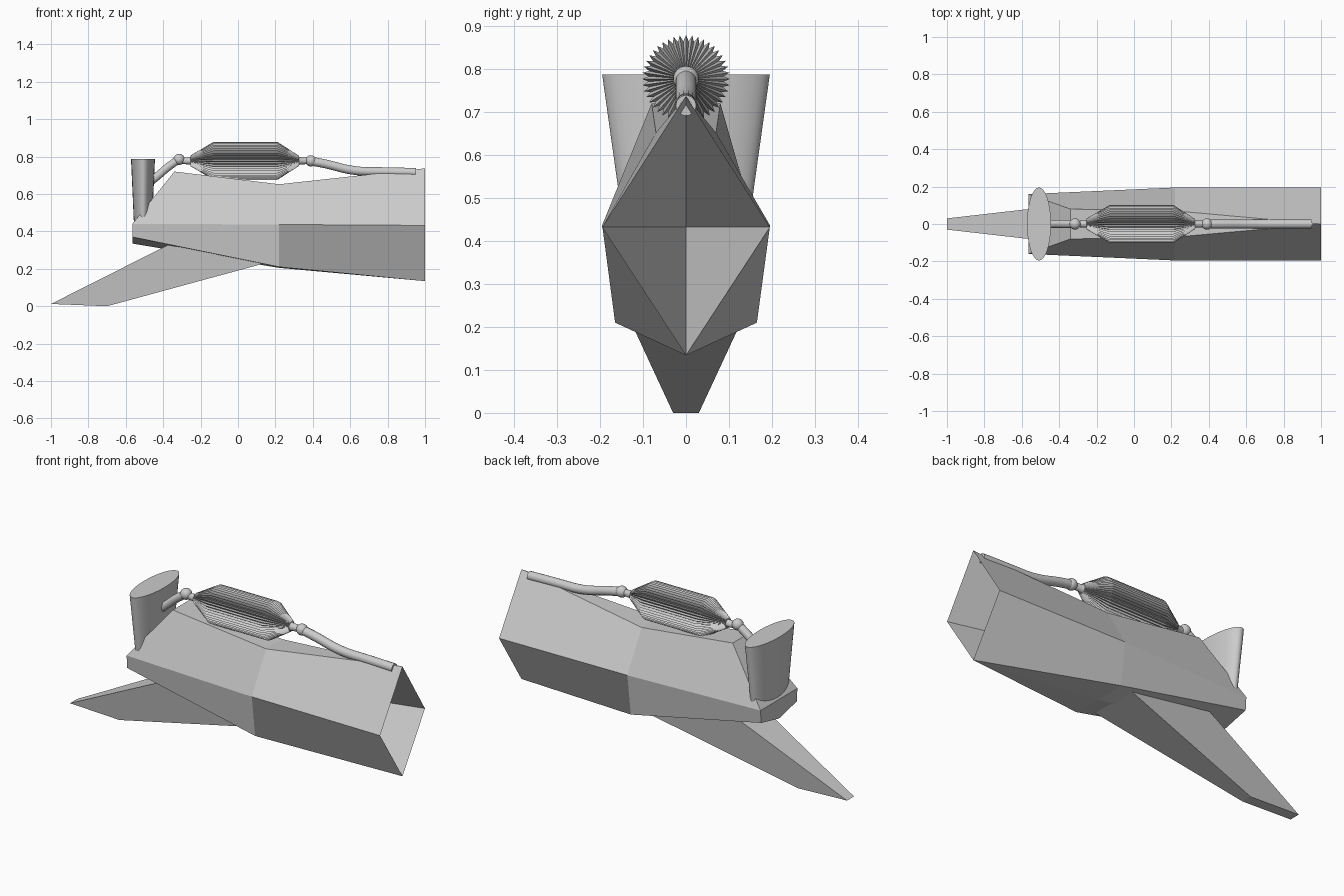
import bpy, bmesh, math

if "Cube" in bpy.data.objects:
    bpy.data.objects.remove(bpy.data.objects["Cube"])

grey = bpy.data.materials.new("plain_grey")
grey.diffuse_color = (0.6, 0.6, 0.6, 1)
grey.use_nodes = True
grey.node_tree.nodes["Principled BSDF"].inputs["Base Color"].default_value = grey.diffuse_color


def finish(name, bm, smooth=False):
    """Clean a bmesh and turn it into a named object."""
    bmesh.ops.remove_doubles(bm, verts=bm.verts, dist=1e-4)
    bmesh.ops.recalc_face_normals(bm, faces=bm.faces)
    me = bpy.data.meshes.new(name)
    bm.to_mesh(me)
    bm.free()
    ob = bpy.data.objects.new(name, me)
    bpy.context.collection.objects.link(ob)
    me.materials.append(grey)
    if smooth:
        bpy.ops.object.select_all(action='DESELECT')
        ob.select_set(True)
        bpy.context.view_layer.objects.active = ob
        bpy.ops.object.shade_smooth_by_angle(angle=math.radians(40))
    return ob


def loft(bm, rings, caps=True):
    """Skin between rings of points, skipping edges that collapse."""
    vr = [[bm.verts.new(p) for p in r] for r in rings]
    n = len(rings[0])
    for a, b in zip(vr, vr[1:]):
        for i in range(n):
            j = (i + 1) % n
            quad = [a[i], a[j], b[j], b[i]]
            if (b[i].co - b[j].co).length < 1e-5:
                quad.pop()
            bm.faces.new(quad)
    if caps:
        bm.faces.new(vr[0])
        bm.faces.new(vr[-1])
    return vr


def circle(x, z, r, n, tooth=1.0):
    """Ring around the x axis; every second point scaled by tooth."""
    out = []
    for i in range(n):
        a = 2 * math.pi * i / n
        q = r * (tooth if i % 2 else 1)
        out.append((x, q * math.cos(a), z + q * math.sin(a)))
    return out


# Hull: each section is side, roof, lower corner, keel on the +y half
sections = [
    ((-.565, .16, .44), (-.34, .08, .72), (-.565, .155, .37), (-.565, 0, .335)),
    ((.22, .195, .437), (.22, .07, .652), (.22, .165, .21), (.22, 0, .205)),
    ((1, .195, .432), (1, 0, .737), (1, 0, .134), (1, 0, .134)),
]
flip = lambda p: (p[0], -p[1], p[2])
bm = bmesh.new()
vr = loft(bm, [[s, r, flip(r), flip(s), flip(b), k, b] for s, r, b, k in sections], caps=False)
f = vr[0]
bm.faces.new(f[0:4])                             # sloped front
bm.faces.new([f[0], f[3], f[4], f[5], f[6]])     # upright front
apex = bm.verts.new((.24, 0, .432))              # hollow rear cone
e = [vr[2][0], vr[2][1], vr[2][3], vr[2][5]]
for i in range(4):
    bm.faces.new([e[i], e[(i + 1) % 4], apex])
finish("hull", bm)

# Lower blade, a tapered box
bm = bmesh.new()
loft(bm, [
    [(-1, -.03, .012), (-1, .03, .012), (-.7, .03, .003), (-.7, -.03, .003)],
    [(-.3, -.11, .365), (-.3, .11, .365), (.13, .135, .226), (.13, -.135, .226)],
])
for v in bm.verts:
    if abs(v.co.x + .7) < .01:
        v.co.z = 0
finish("lower_blade", bm)

# Oval tower at the front
bm = bmesh.new()
loft(bm, [[(-.508 + rx * math.cos(2 * math.pi * i / 40), ry * math.sin(2 * math.pi * i / 40), z)
           for i in range(40)] for z, rx, ry in ((.43, .048, .145), (.787, .064, .195))])
finish("oval_tower", bm, True)

# Ribbed drum
AXIS = .777
bm = bmesh.new()
loft(bm, [circle(x, AXIS, r, 88, .86) for x, r in
          ((-.255, .028), (-.13, .102), (.21, .102), (.325, .028))])
finish("ribbed_drum", bm)

# Necks and ball joints at both ends of the drum
for name, pts, ball in (
        ("front", ((-.2, .05), (-.25, .02), (-.31, .016)), -.315),
        ("rear", ((.28, .05), (.33, .02), (.39, .016)), .39)):
    bm = bmesh.new()
    loft(bm, [circle(x, AXIS, r, 24) for x, r in pts])
    finish(name + "_neck", bm, True)
    bm = bmesh.new()
    bmesh.ops.create_uvsphere(bm, u_segments=24, v_segments=14, radius=.03)
    bmesh.ops.translate(bm, verts=bm.verts, vec=(ball, 0, AXIS + (.008 if ball < 0 else 0)))
    finish(name + "_ball_joint", bm, True)


def pipe(name, pts, r):
    """Round tube along a smooth path in the xz plane."""
    cu = bpy.data.curves.new(name, 'CURVE')
    cu.dimensions = '3D'
    cu.bevel_depth = r
    cu.bevel_resolution = 5
    cu.use_fill_caps = True
    sp = cu.splines.new('NURBS')
    sp.points.add(len(pts) - 1)
    for p, (x, z) in zip(sp.points, pts):
        p.co = (x, 0, z, 1)
    sp.order_u = 3
    sp.use_endpoint_u = True
    sp.resolution_u = 6
    cu.materials.append(grey)
    bpy.context.collection.objects.link(bpy.data.objects.new(name, cu))


pipe("front_pipe", [(-.315, .785), (-.37, .75), (-.43, .695), (-.5, .64)], .022)
pipe("rear_pipe", [(.39, .775), (.46, .765), (.62, .72), (.8, .72), (.95, .715)], .024)
